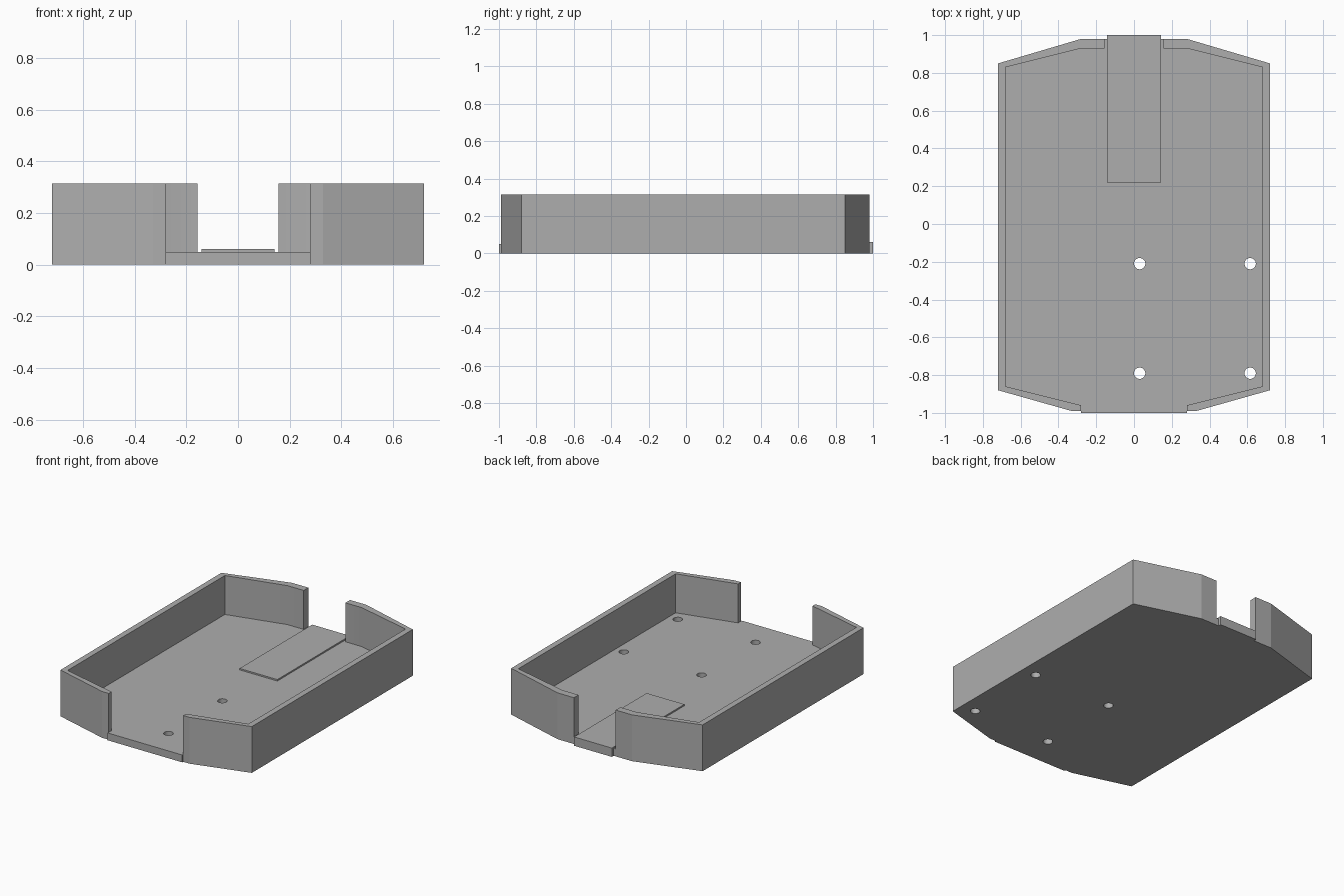
import bpy, bmesh, math

cube = bpy.data.objects.get("Cube")
if cube:
    bpy.data.objects.remove(cube, do_unlink=True)

grey = bpy.data.materials.new("plain grey")
grey.use_nodes = True
colour = (0.42, 0.42, 0.42, 1)
grey.diffuse_color = colour
grey.node_tree.nodes["Principled BSDF"].inputs["Base Color"].default_value = colour

WALL_TOP, FLOOR, TAB_TOP = 0.315, 0.05, 0.06


def prism(name, outline, z0, z1):
    """Extrude a plan outline from z0 to z1."""
    bm = bmesh.new()
    face = bm.faces.new([bm.verts.new((x, y, z0)) for x, y in outline])
    top = bmesh.ops.extrude_face_region(bm, geom=[face])["geom"]
    for v in top:
        if isinstance(v, bmesh.types.BMVert):
            v.co.z = z1
    bmesh.ops.recalc_face_normals(bm, faces=bm.faces)
    mesh = bpy.data.meshes.new(name)
    bm.to_mesh(mesh)
    bm.free()
    mesh.materials.append(grey)
    obj = bpy.data.objects.new(name, mesh)
    bpy.context.collection.objects.link(obj)
    return obj


def mirrored(half):
    return half + [(-x, y) for x, y in reversed(half)]


def box(name, half_width, y0, y1, z0, z1):
    return prism(name, mirrored([(half_width, y1), (half_width, y0)]), z0, z1)


def combine(target, tool, operation):
    """Apply a boolean and remove its helper."""
    mod = target.modifiers.new(tool.name, 'BOOLEAN')
    mod.operation, mod.solver, mod.object = operation, 'EXACT', tool
    tool.hide_render = True
    bpy.context.view_layer.objects.active = target
    bpy.ops.object.modifier_apply(modifier=mod.name)
    bpy.data.objects.remove(tool, do_unlink=True)


# Tray body with tapered ends
tray = prism("tray", mirrored([(0.28, 0.98), (0.72, 0.85), (0.72, -0.88), (0.33, -0.99)]),
             0, WALL_TOP)

# Hollow interior, leaving the floor
combine(tray, prism("interior", mirrored([(0.28, 0.93), (0.68, 0.83), (0.68, -0.86),
                                          (0.28, -0.96)]), FLOOR, 1), 'DIFFERENCE')

# Openings in the end walls
combine(tray, box("front_opening", 0.28, -1.2, -0.8, FLOOR, 1), 'DIFFERENCE')
combine(tray, box("back_opening", 0.157, 0.8, 1.2, FLOOR, 1), 'DIFFERENCE')

# Front sill and raised tab running out of the back
combine(tray, box("front_sill", 0.28, -1, -0.9, 0, FLOOR), 'UNION')
combine(tray, box("back_tab", 0.142, 0.22, 1, 0, TAB_TOP), 'UNION')

# Screw holes through the floor
for x in (0.03, 0.615):
    for y in (-0.21, -0.79):
        ring = [(x + 0.03 * math.cos(i * math.tau / 32),
                 y + 0.03 * math.sin(i * math.tau / 32)) for i in range(32)]
        combine(tray, prism("screw_hole", ring, -0.1, 0.2), 'DIFFERENCE')

bpy.ops.object.select_all(action='DESELECT')
tray.select_set(True)
bpy.context.view_layer.objects.active = tray
bpy.ops.object.shade_smooth_by_angle(angle=math.radians(15))
